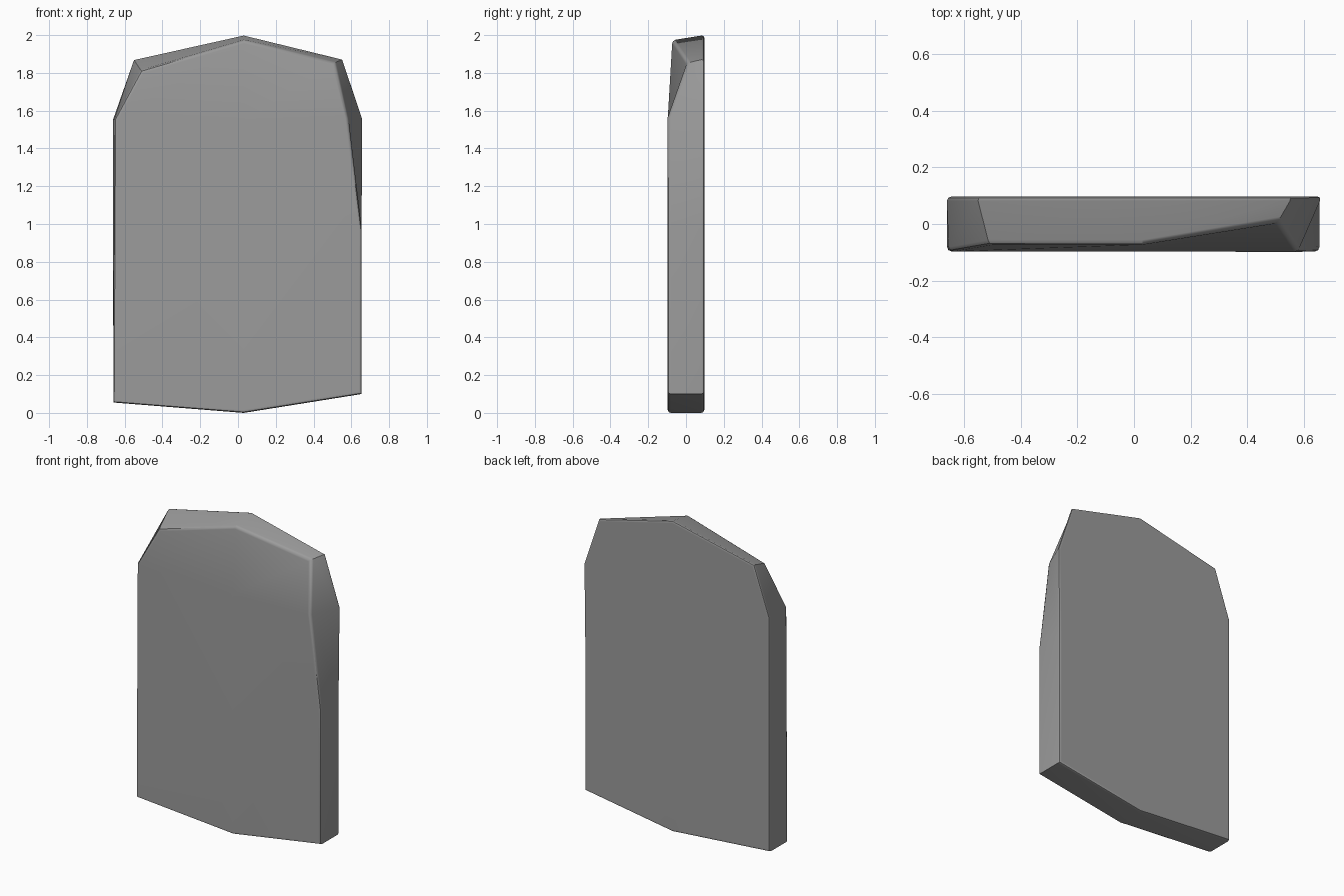
import bpy, bmesh

if "Cube" in bpy.data.objects:
    bpy.data.objects.remove(bpy.data.objects["Cube"])

# outlines run from bottom left, counter-clockwise seen from the front
D = 0.097
back = [(-0.66, 0.055), (0.03, 0.0), (0.655, 0.1), (0.656, 0.98), (0.664, 1.555),
        (0.558, 1.872), (0.03, 2.002), (-0.552, 1.872), (-0.661, 1.555)]
front = [(-0.66, -D, 0.055), (0.03, -D, 0.0), (0.655, -D, 0.1), (0.655, -D, 0.97),
         (0.582, -D, 1.56), (0.512, 0.01, 1.855), (0.03, -0.072, 1.972),
         (-0.512, -0.072, 1.812), (-0.652, -D, 1.555)]

bm = bmesh.new()
b = [bm.verts.new((x, D, z)) for x, z in back]
f = [bm.verts.new(p) for p in front]
mid = bm.verts.new((0.03, -D, 1.55))

# flat back, front body, and two chipped upper front facets
bm.faces.new(b[::-1])
bm.faces.new(f[:5] + [mid, f[8]])
bm.faces.new([mid, f[4], f[5], f[6]])
bm.faces.new([f[8], mid, f[6], f[7]])

# rim joining front and back
n = len(b)
for i in range(n):
    j = (i + 1) % n
    bm.faces.new([f[j], f[i], b[i], b[j]])
bmesh.ops.recalc_face_normals(bm, faces=bm.faces)

# soften only the front and back outlines
rim = [bm.edges.get((ring[i], ring[(i + 1) % n])) for ring in (b, f) for i in range(n)]
bmesh.ops.bevel(bm, geom=rim, offset=0.016, offset_type='OFFSET', segments=2,
                profile=0.5, affect='EDGES', clamp_overlap=True)

mesh = bpy.data.meshes.new("stone_slab")
bm.to_mesh(mesh)
bm.free()
slab = bpy.data.objects.new("stone_slab", mesh)
bpy.context.collection.objects.link(slab)

# dark grey stone
stone = bpy.data.materials.new("dark_stone")
stone.diffuse_color = (0.33, 0.33, 0.33, 1)
stone.use_nodes = True
stone.node_tree.nodes["Principled BSDF"].inputs["Base Color"].default_value = stone.diffuse_color
mesh.materials.append(stone)

# smooth the softened rim, keep broad faces flat
bpy.context.view_layer.objects.active = slab
slab.select_set(True)
bpy.ops.object.shade_smooth_by_angle(angle=0.52)
wn = slab.modifiers.new("weighted_normals", 'WEIGHTED_NORMAL')
wn.keep_sharp = True
